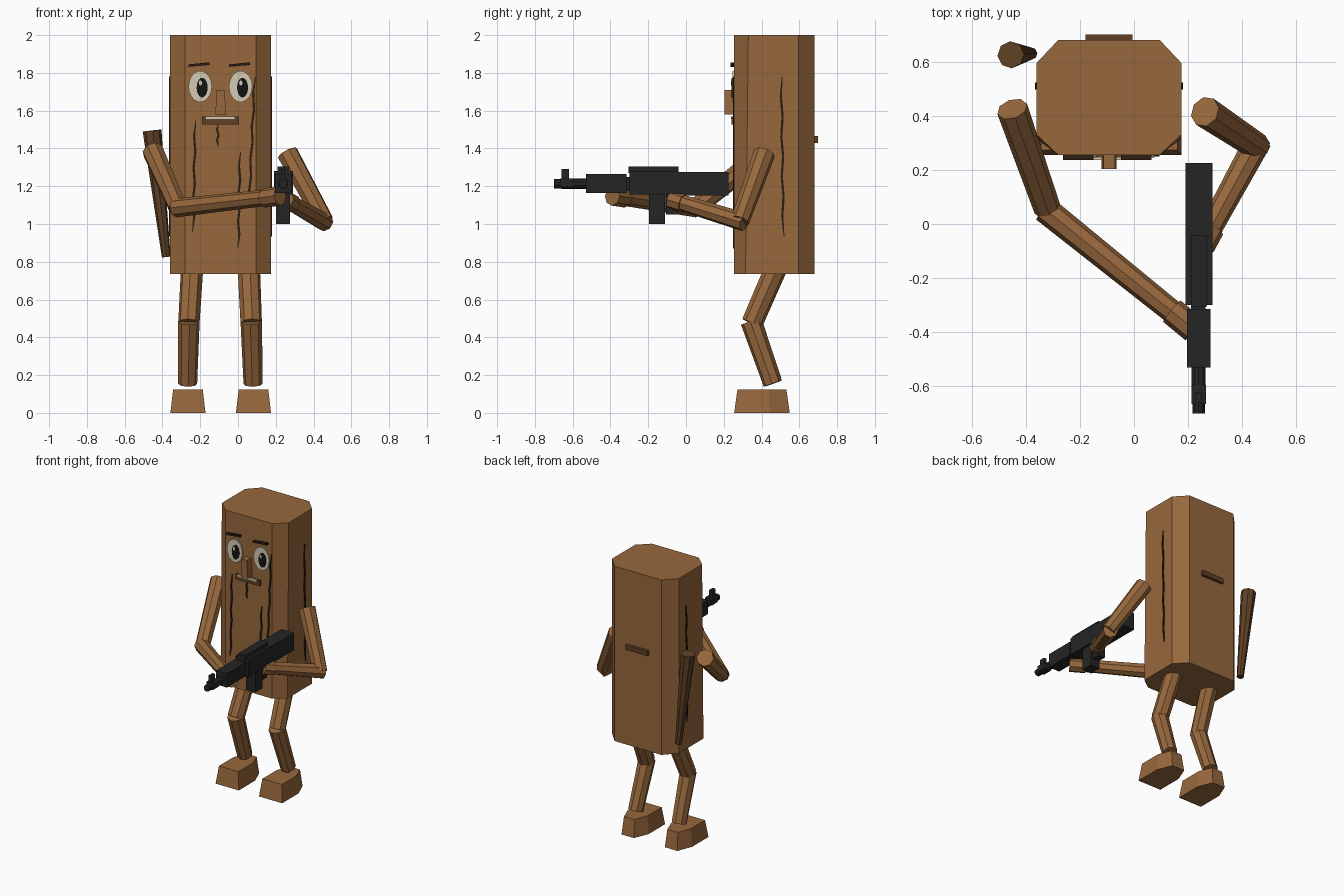
import bpy, bmesh, math
from mathutils import Vector, Matrix

if "Cube" in bpy.data.objects:
    bpy.data.objects.remove(bpy.data.objects["Cube"])


def mat(name, r, g, b):
    m = bpy.data.materials.new(name)
    m.diffuse_color = (r, g, b, 1)
    m.use_nodes = True
    m.node_tree.nodes["Principled BSDF"].inputs["Base Color"].default_value = m.diffuse_color
    return m


WOOD = mat("wood brown", 0.31, 0.138, 0.046)
BARK = mat("bark brown", 0.115, 0.052, 0.018)
CRACK = mat("crack brown", 0.026, 0.013, 0.006)
METAL = mat("gun metal", 0.018, 0.018, 0.019)
CREAM = mat("cream", 0.66, 0.60, 0.45)
BLACK = mat("pupil black", 0.006, 0.006, 0.006)


def finish(name, bm, material):
    bmesh.ops.recalc_face_normals(bm, faces=bm.faces)
    me = bpy.data.meshes.new(name)
    bm.to_mesh(me)
    bm.free()
    me.materials.append(material)
    ob = bpy.data.objects.new(name, me)
    bpy.context.collection.objects.link(ob)
    return ob


def loft(name, rings, material):
    """Skin between closed rings of points, with end caps."""
    bm = bmesh.new()
    loops = [[bm.verts.new(p) for p in ring] for ring in rings]
    for a, b in zip(loops, loops[1:]):
        for i in range(len(a)):
            j = (i + 1) % len(a)
            bm.faces.new((a[i], a[j], b[j], b[i]))
    bm.faces.new(loops[0])
    bm.faces.new(loops[-1])
    return finish(name, bm, material)


def box(name, x0, x1, y0, y1, z0, z1, material):
    flat = [(x0, y0), (x1, y0), (x1, y1), (x0, y1)]
    return loft(name, [[(x, y, z) for x, y in flat] for z in (z0, z1)], material)


def limb(name, a, b, r0, r1, material, sides=8):
    a, b = Vector(a), Vector(b)
    bm = bmesh.new()
    rot = (b - a).to_track_quat('Z', 'Y').to_matrix().to_4x4()
    bmesh.ops.create_cone(bm, cap_ends=True, segments=sides, radius1=r0, radius2=r1,
                          depth=(b - a).length,
                          matrix=Matrix.Translation((a + b) / 2) @ rot)
    return finish(name, bm, material)


def disc(name, x, z, rx, rz, y0, y1, material, n=18):
    ring = [(x + rx * math.cos(math.tau * i / n), z + rz * math.sin(math.tau * i / n))
            for i in range(n)]
    return loft(name, [[(px, y, pz) for px, pz in ring] for y in (y0, y1)], material)


def crack(name, path, place):
    """Thin tapered jagged plate; place(u, z, depth) puts it on a body side."""
    rings = []
    for i, (u, z) in enumerate(path):
        w = 0.002 if i in (0, len(path) - 1) else 0.006
        rings.append([place(u - w, z, -0.002), place(u + w, z, -0.002),
                      place(u + w, z, 0.006), place(u - w, z, 0.006)])
    return loft(name, rings, CRACK)


# Log body: an eight-sided prism
def body_ring(z, d):
    return [(x, y, z) for x, y in (
        (-0.28, 0.255), (0.095, 0.255), (0.175, 0.255 + d), (0.175, 0.595),
        (0.095, 0.68), (-0.28, 0.68), (-0.36, 0.595), (-0.36, 0.255 + d))]


loft("log_body", [body_ring(0.735, 0.06), body_ring(2.0, 0.075)], WOOD)
box("back_knot", -0.18, -0.005, 0.67, 0.70, 1.43, 1.465, BARK)

# Legs and feet
for side, hip, knee, ankle in (("right", 0.055, 0.07, 0.08), ("left", -0.24, -0.26, -0.267)):
    limb(side + "_thigh", (hip, 0.50, 0.82), (knee, 0.35, 0.475), 0.060, 0.057, WOOD)
    limb(side + "_shin", (knee, 0.345, 0.485), (ankle, 0.46, 0.155), 0.057, 0.051, WOOD)
    cx = ankle + 0.002
    sole = [(-0.093, -0.147), (0.093, -0.147), (0.093, 0.04),
            (0.05, 0.147), (-0.05, 0.147), (-0.093, 0.04)]
    loft(side + "_foot", [[(cx + x * s, 0.402 + y * t, z) for x, y in sole]
                          for z, s, t in ((0, 1, 1), (0.125, 0.84, 0.88))], WOOD)

# Arms holding the rifle
limb("left_upper_arm", (-0.45, 0.425, 1.385), (-0.32, 0.055, 1.09), 0.058, 0.050, WOOD)
limb("left_forearm", (-0.33, 0.055, 1.085), (0.155, -0.335, 1.14), 0.050, 0.043, WOOD)
limb("left_hand", (0.14, -0.322, 1.138), (0.222, -0.39, 1.148), 0.051, 0.051, WOOD)
limb("right_upper_arm", (0.262, 0.415, 1.375), (0.458, 0.285, 1.015), 0.058, 0.050, WOOD)
limb("right_forearm", (0.46, 0.31, 1.01), (0.275, -0.03, 1.115), 0.050, 0.043, WOOD)
limb("right_hand", (0.285, -0.015, 1.11), (0.25, -0.08, 1.13), 0.050, 0.050, WOOD)

# Tapered branch beside the back
limb("side_branch", (-0.38, 0.63, 0.825), (-0.455, 0.625, 1.495), 0.023, 0.050, BARK)

# Rifle
for name, dims in {
    "rifle_stock": (0.19, 0.29, -0.06, 0.225, 1.15, 1.275),
    "rifle_receiver": (0.19, 0.29, -0.30, -0.04, 1.155, 1.28),
    "rifle_top_cover": (0.21, 0.27, -0.305, -0.04, 1.27, 1.305),
    "rifle_handguard": (0.195, 0.282, -0.53, -0.315, 1.165, 1.265),
    "rifle_neck": (0.21, 0.265, -0.33, -0.29, 1.18, 1.25),
    "rifle_magazine": (0.202, 0.275, -0.195, -0.11, 1.0, 1.165),
    "rifle_grip": (0.212, 0.265, -0.105, -0.045, 1.05, 1.165),
    "rifle_front_sight": (0.228, 0.25, -0.66, -0.62, 1.22, 1.29),
}.items():
    box(name, *dims, METAL)
limb("rifle_barrel", (0.239, -0.52, 1.213), (0.239, -0.66, 1.213), 0.027, 0.027, METAL, 10)
limb("rifle_muzzle", (0.239, -0.58, 1.213), (0.239, -0.70, 1.213), 0.024, 0.024, METAL, 10)
box("rifle_sight_base", 0.212, 0.266, -0.665, -0.595, 1.195, 1.24, METAL)

# Eyes with pupils, glints and brows
for side, x in (("left", -0.20), ("right", 0.014)):
    disc(side + "_eye", x, 1.728, 0.062, 0.083, 0.246, 0.256, CREAM)
    disc(side + "_pupil", x + 0.010, 1.722, 0.029, 0.052, 0.241, 0.247, BLACK)
    disc(side + "_glint", x + 0.001, 1.747, 0.009, 0.014, 0.238, 0.242, CREAM, 8)
    brow = [(-0.056, 1.832), (0.056, 1.842), (0.056, 1.856), (-0.056, 1.845)]
    loft(side + "_brow", [[(x - 0.006 + u, y, z) for u, z in brow]
                          for y in (0.236, 0.257)], CRACK)

# Nose and mouth
loft("nose", [[(-0.092 + sx * w, y, z) for sx, y in
               ((-1, 0.203), (1, 0.203), (1, 0.26), (-1, 0.26))]
              for z, w in ((1.58, 0.028), (1.71, 0.021))], WOOD)
box("mouth", -0.19, 0.006, 0.242, 0.258, 1.528, 1.568, BARK)
box("teeth", -0.17, -0.018, 0.237, 0.245, 1.556, 1.569, CREAM)


# Bark cracks on the front and both flanks
def front(u, z, d):
    return (u, 0.255 - d, z)


def right_flank(u, z, d):
    return (0.175 + d, u, z)


def left_flank(u, z, d):
    return (-0.36 - d, u, z)


def wobble(x, top, bottom, n=7, drift=0.0):
    return [(x + drift * i / n + 0.004 * (-1) ** i, top + (bottom - top) * i / n)
            for i in range(n + 1)]


crack("front_crack_left", wobble(-0.227, 1.55, 0.96, 7, -0.01), front)
crack("front_crack_mouth", wobble(-0.107, 1.53, 1.41, 4), front)
crack("front_crack_middle", wobble(0.01, 1.38, 0.87, 7, -0.008), front)
crack("front_crack_right", wobble(0.088, 1.78, 1.08, 8, -0.03), front)
crack("right_flank_crack", wobble(0.505, 1.78, 0.935, 8, 0.01), right_flank)
crack("left_flank_crack", wobble(0.515, 1.78, 0.935, 8, -0.01), left_flank)
